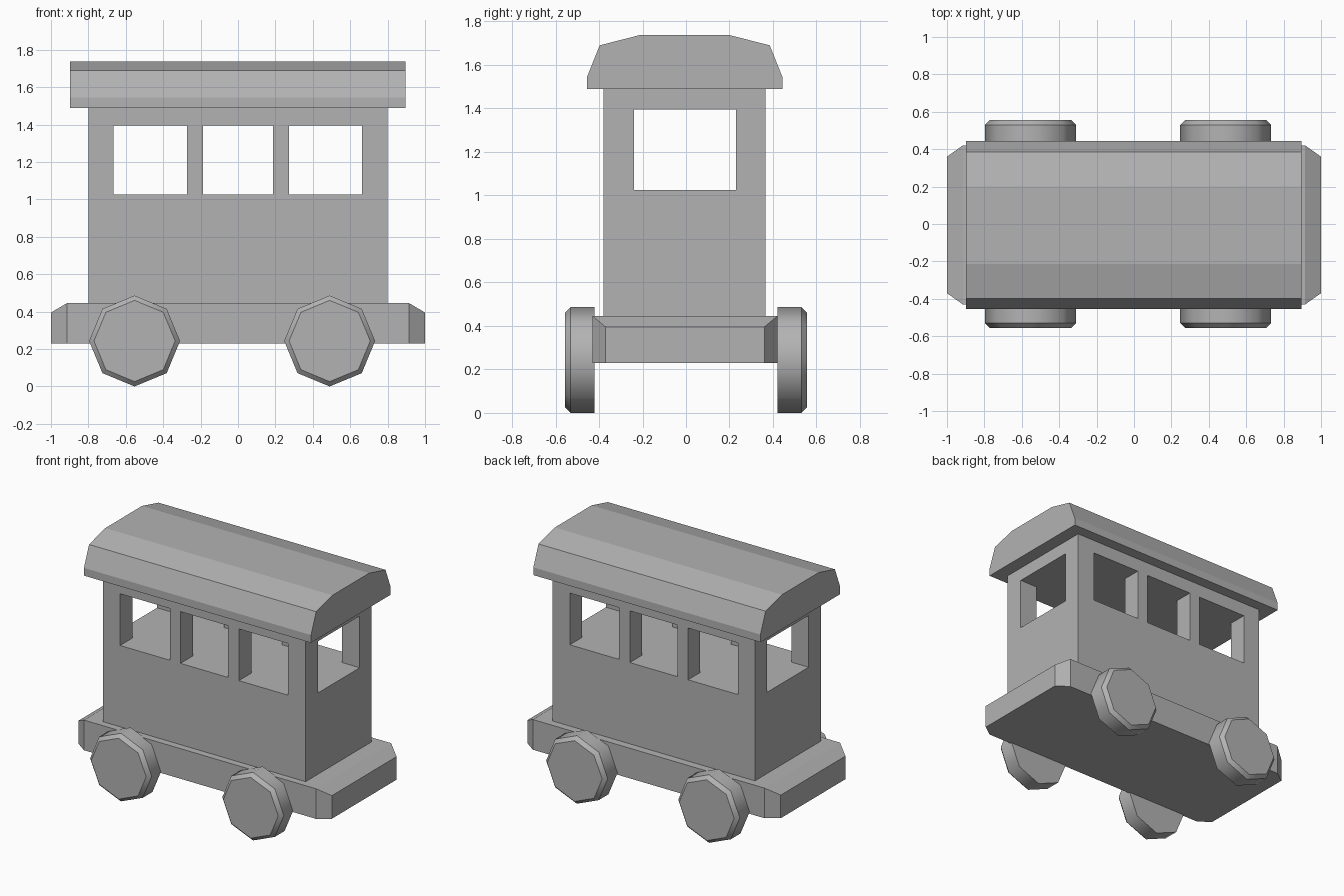
import bpy, bmesh, math

if "Cube" in bpy.data.objects:
    bpy.data.objects.remove(bpy.data.objects["Cube"])

# Dark grey paint shared by every part
paint = bpy.data.materials.new("grey_paint")
paint.diffuse_color = (0.45, 0.45, 0.45, 1)
paint.use_nodes = True
paint.node_tree.nodes["Principled BSDF"].inputs["Base Color"].default_value = paint.diffuse_color


def loft(name, rings):
    """Skin a solid through equal-sized rings of points, capping both ends."""
    bm = bmesh.new()
    rows = [[bm.verts.new(p) for p in ring] for ring in rings]
    n = len(rows[0])
    for a, b in zip(rows, rows[1:]):
        for i in range(n):
            j = (i + 1) % n
            bm.faces.new((a[i], a[j], b[j], b[i]))
    bm.faces.new(rows[0])
    bm.faces.new(rows[-1])
    bmesh.ops.recalc_face_normals(bm, faces=bm.faces[:])
    mesh = bpy.data.meshes.new(name)
    bm.to_mesh(mesh)
    bm.free()
    mesh.materials.append(paint)
    obj = bpy.data.objects.new(name, mesh)
    bpy.context.collection.objects.link(obj)
    return obj


def section(x, y0, y1, z0, z1):
    return [(x, y0, z0), (x, y1, z0), (x, y1, z1), (x, y0, z1)]


def box(name, x0, x1, y0, y1, z0, z1):
    return loft(name, [section(x, y0, y1, z0, z1) for x in (x0, x1)])


# Chassis with tapered ends
END = (-0.37, 0.36, 0.23, 0.395)
MID = (-0.43, 0.42, 0.23, 0.445)
loft("chassis", [section(-1, *END), section(-0.915, *MID),
                 section(0.915, *MID), section(1, *END)])

# Cabin, with window openings cut lengthwise and crosswise
cabin = box("cabin", -0.8, 0.8, -0.38, 0.365, 0.445, 1.49)
cutters = [box("end_window_cutter", -1.2, 1.2, -0.24, 0.23, 1.025, 1.394)]
for x0, x1 in ((-0.665, -0.272), (-0.188, 0.188), (0.273, 0.662)):
    cutters.append(box("side_window_cutter", x0, x1, -0.8, 0.8, 1.025, 1.394))
for cutter in cutters:
    cutter.hide_render = True
    mod = cabin.modifiers.new("window", 'BOOLEAN')
    mod.operation = 'DIFFERENCE'
    mod.solver = 'EXACT'
    mod.object = cutter
    bpy.context.view_layer.objects.active = cabin
    bpy.ops.object.modifier_apply(modifier=mod.name)
    bpy.data.objects.remove(cutter)

# Faceted roof
ROOF = [(-0.455, 1.49), (-0.455, 1.545), (-0.397, 1.69), (-0.213, 1.737),
        (0.2, 1.737), (0.385, 1.69), (0.443, 1.545), (0.443, 1.49)]
loft("roof", [[(x, y, z) for y, z in ROOF] for x in (-0.898, 0.895)])

# Eight-sided wheels with a chamfered outer rim, smooth around the tread
R = 0.243


def wheel(name, x, side):
    rings = [[(x + r * math.sin(i * math.pi / 4), side * y,
               R + r * math.cos(i * math.pi / 4)) for i in range(8)]
             for y, r in ((0.42, R), (0.53, R), (0.556, R - 0.026))]
    mesh = loft(name, rings).data
    for poly in mesh.polygons:
        poly.use_smooth = len(poly.vertices) == 4
    for edge in mesh.edges:
        a, b = (mesh.vertices[v].co for v in edge.vertices)
        edge.use_edge_sharp = abs(a.y - b.y) < 1e-4


for end, x in (("left", -0.553), ("right", 0.49)):
    for face, side in (("front", -1), ("back", 1)):
        wheel(f"{face}_{end}_wheel", x, side)
